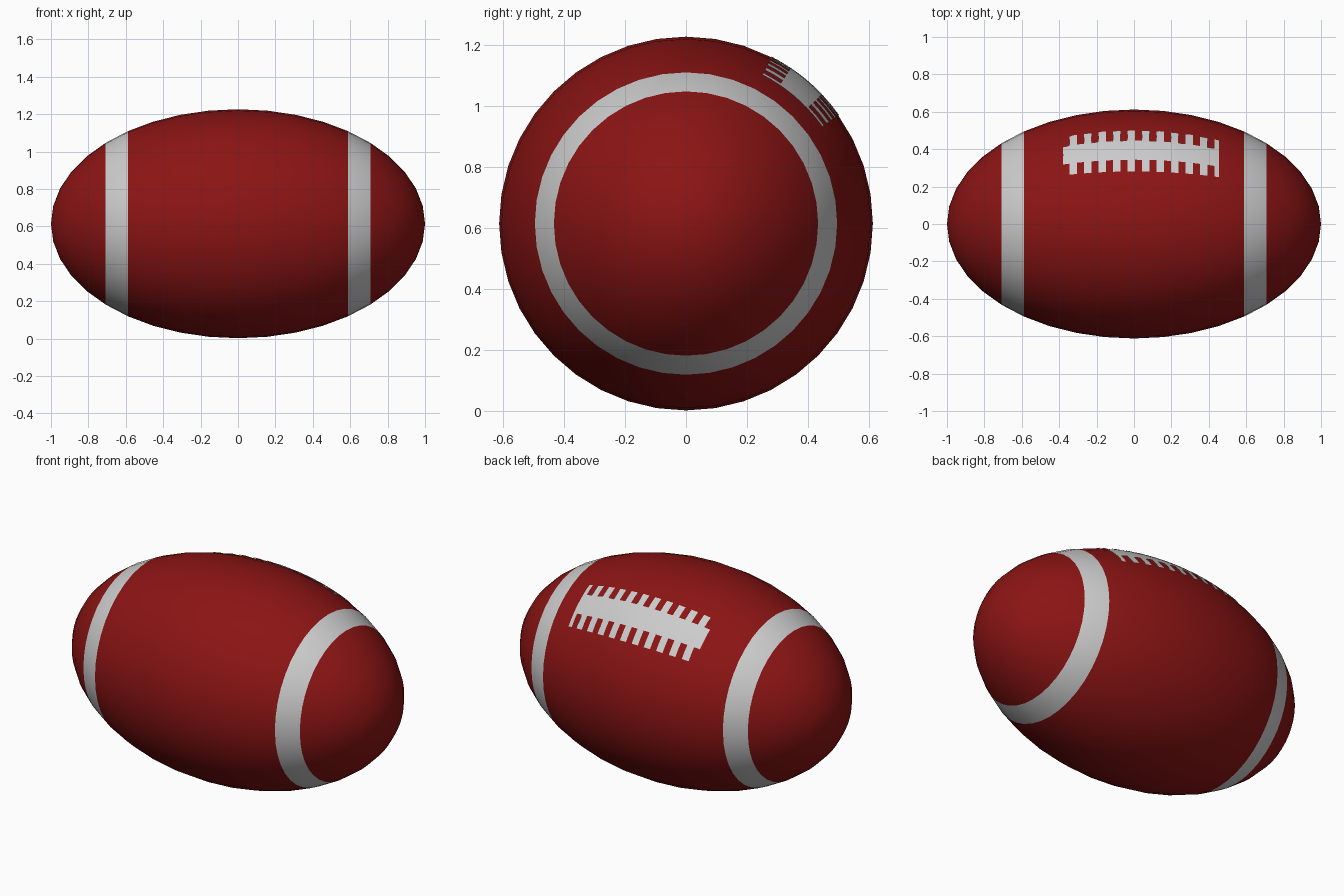
import bpy, bmesh
from math import sin, cos, sqrt, radians, pi
from mathutils import Matrix

if "Cube" in bpy.data.objects:
    bpy.data.objects.remove(bpy.data.objects["Cube"])

R = 0.612        # radius at the middle
CZ = 0.614       # height of the long axis


def material(name, rgb):
    m = bpy.data.materials.new(name)
    m.diffuse_color = (*rgb, 1)
    m.use_nodes = True
    m.node_tree.nodes["Principled BSDF"].inputs["Base Color"].default_value = m.diffuse_color
    return m


def finish(name, bm, mats):
    mesh = bpy.data.meshes.new(name)
    bm.to_mesh(mesh)
    bm.free()
    for m in mats:
        mesh.materials.append(m)
    mesh.polygons.foreach_set("use_smooth", [True] * len(mesh.polygons))
    obj = bpy.data.objects.new(name, mesh)
    bpy.context.collection.objects.link(obj)
    return obj


red = material("leather_red", (0.26, 0.007, 0.007))
white = material("stripe_white", (0.8, 0.8, 0.8))

# Ball: stretched sphere, one ring of faces near each end is a white stripe
bm = bmesh.new()
bmesh.ops.create_uvsphere(bm, u_segments=40, v_segments=20, radius=1)
bm.transform(Matrix.Translation((0, 0, CZ)) @ Matrix.Diagonal((1, R, R, 1))
             @ Matrix.Rotation(pi / 2, 4, 'Y'))
for f in bm.faces:
    if 0.6 < abs(f.calc_center_median().x) < 0.69:
        f.material_index = 1
finish("ball", bm, [red, white])

# Lacing: thin patches that follow the ball's surface
bm = bmesh.new()


def patch(x0, x1, a0, a1, nx, na):
    def point(i, j):
        x = x0 + (x1 - x0) * i / nx
        a = radians(a0 + (a1 - a0) * j / na)
        r = R * sqrt(1 - x * x) + 0.0025
        return bm.verts.new((x, r * sin(a), CZ + r * cos(a)))
    grid = [[point(i, j) for j in range(na + 1)] for i in range(nx + 1)]
    for i in range(nx):
        for j in range(na):
            bm.faces.new((grid[i][j], grid[i + 1][j],
                          grid[i + 1][j + 1], grid[i][j + 1]))


BAND = (34, 46.5)
patch(-0.38, 0.455, *BAND, 22, 4)
for k in range(11):
    x = -0.346 + 0.0776 * k
    end = min(x + 0.04, 0.455)
    patch(x, end, 27.2, BAND[0], 1, 2)
    patch(x, end, BAND[1], 54.6, 1, 2)
bmesh.ops.remove_doubles(bm, verts=bm.verts, dist=1e-5)
bmesh.ops.recalc_face_normals(bm, faces=bm.faces)
if sum(f.normal.z for f in bm.faces) < 0:
    bmesh.ops.reverse_faces(bm, faces=bm.faces)
finish("lacing", bm, [white])
